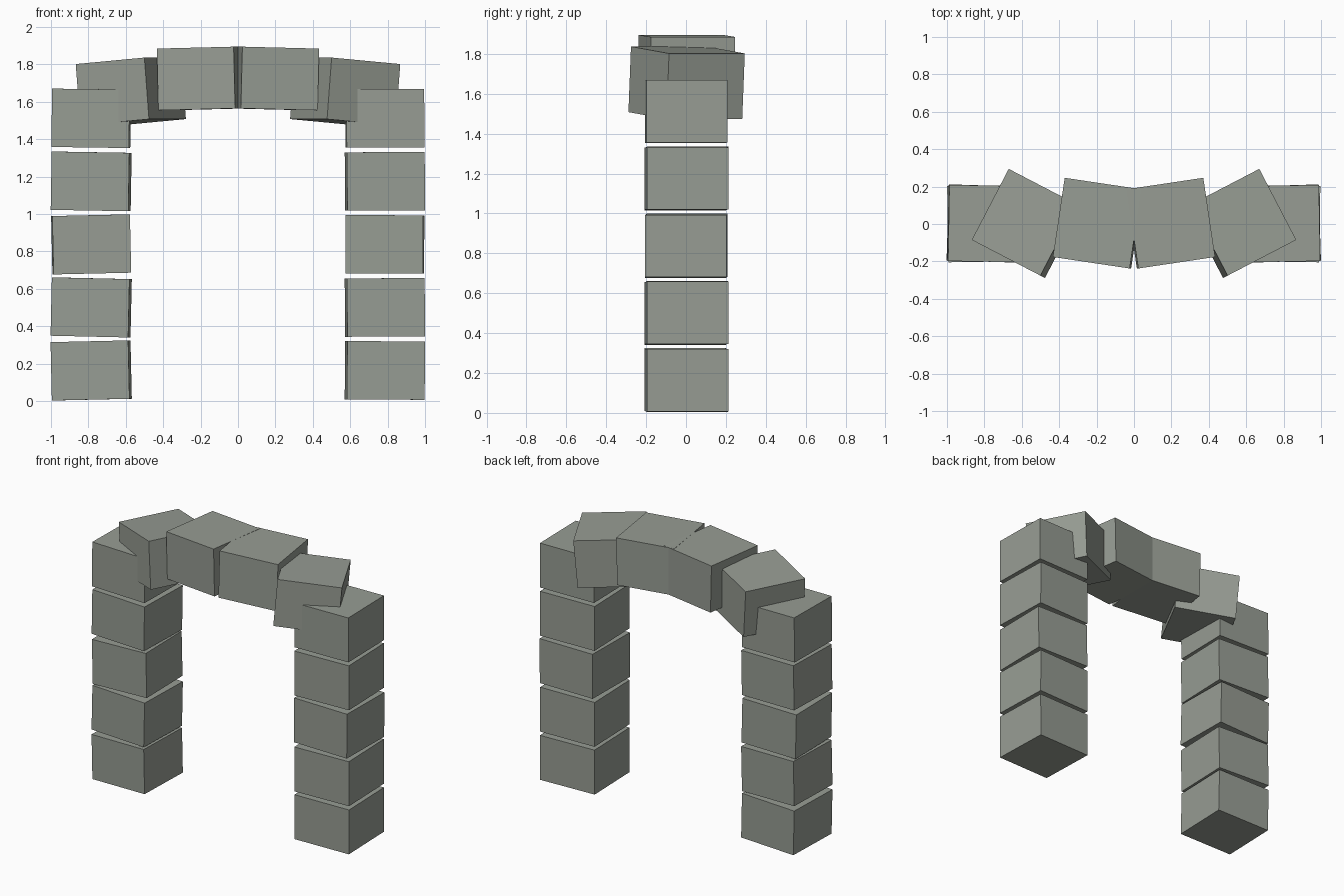
import bpy
from math import radians
from mathutils import Euler, Matrix

cube = bpy.data.objects.get("Cube")
if cube:
    bpy.data.objects.remove(cube, do_unlink=True)

# Weathered stone
stone = bpy.data.materials.new("grey_green_stone")
stone.use_nodes = True
color = (0.31, 0.335, 0.295, 1)
stone.diffuse_color = color
stone.node_tree.nodes["Principled BSDF"].inputs["Base Color"].default_value = color


def block(name, center, size, yaw, tilt):
    """One flat-faced stone, tilted sideways and then turned about z."""
    bpy.ops.mesh.primitive_cube_add(size=1)
    obj = bpy.context.object
    obj.name = name
    turn = Euler((0, radians(tilt), radians(yaw))).to_matrix().to_4x4()
    obj.matrix_world = Matrix.Translation(center) @ turn @ Matrix.Diagonal((*size, 1))
    obj.data.materials.append(stone)


pillar_size = (0.415, 0.407, 0.312)
arch_size = (0.415, 0.428, 0.33)
pillar_turns = [(-1.8, -1.3), (-1.8, 1.3), (0.9, -1.3), (-1.8, 1), (-1, 0.8)]

# Side -1 is the model's right, side 1 its left
for side, label, wobble in ((-1, "right", 1), (1, "left", 0.2)):
    # Stacked pillar stones, slightly askew
    for i, (yaw, tilt) in enumerate(pillar_turns):
        block(f"{label}_pillar_stone_{i + 1}",
              (side * 0.785, 0.002, 0.164 + i * 0.337),
              pillar_size, -side * yaw, -side * tilt * wobble)
    # Arch stones leaning up towards the middle
    block(f"{label}_arch_outer_stone", (side * 0.573, 0.003, 1.655),
          arch_size, side * 27.5, side * 4.8)
    block(f"{label}_arch_crown_stone", (side * 0.193, 0.004, 1.725),
          arch_size, side * 8.5, side * 1.4)
